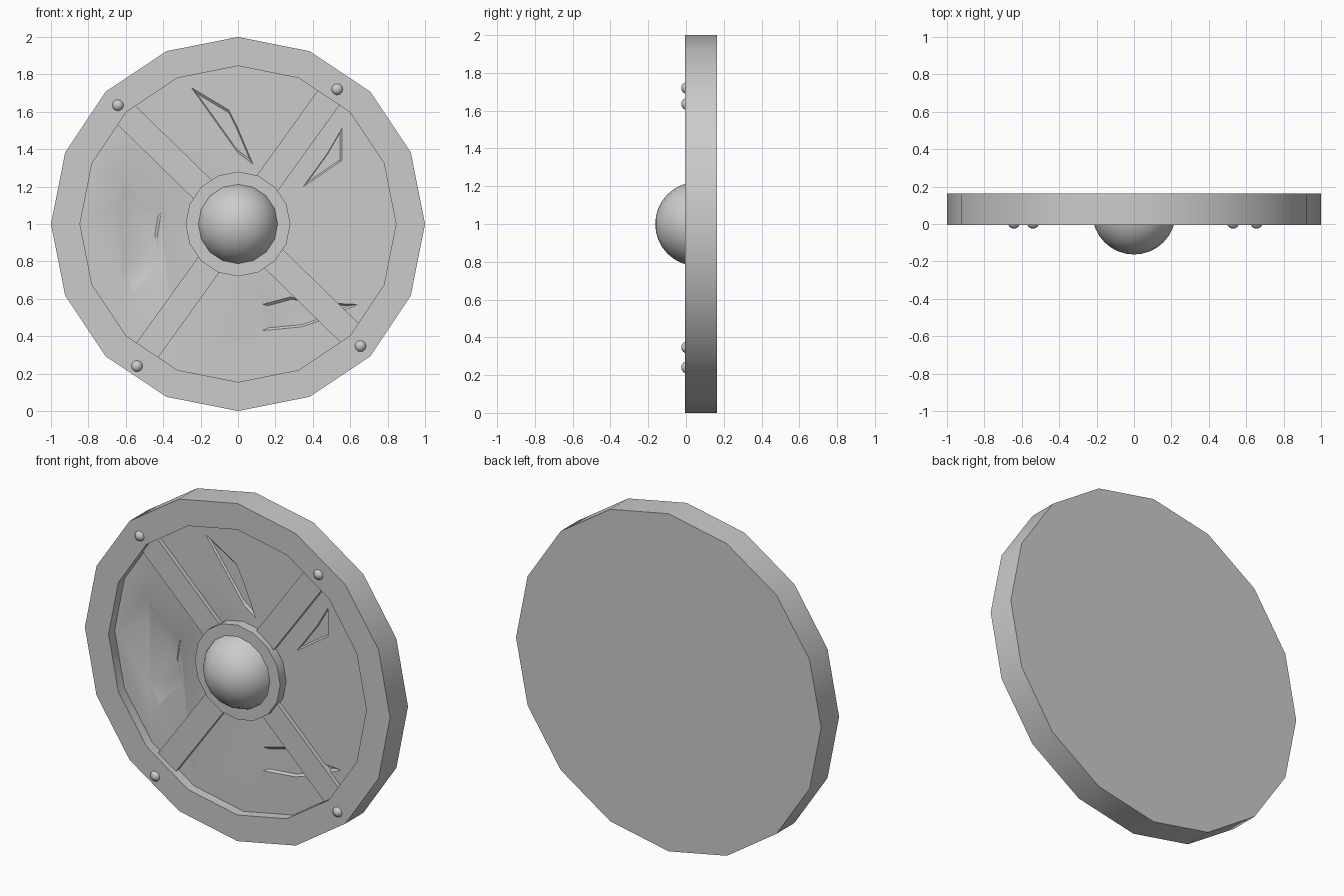
import bpy, bmesh
from math import pi, cos, sin, radians
from mathutils import Matrix, Vector

if "Cube" in bpy.data.objects:
    bpy.data.objects.remove(bpy.data.objects["Cube"])

CZ = 1.0          # height of the shield centre
FRONT_Y = -0.005  # front of the rim
BACK_Y = 0.163    # flat back
PANEL_Y = 0.052   # depth of the sunken face


def finish(name, bm):
    bmesh.ops.recalc_face_normals(bm, faces=bm.faces)
    me = bpy.data.meshes.new(name)
    bm.to_mesh(me)
    bm.free()
    ob = bpy.data.objects.new(name, me)
    bpy.context.collection.objects.link(ob)
    return ob


def smooth(ob):
    bpy.ops.object.select_all(action='DESELECT')
    ob.select_set(True)
    bpy.context.view_layer.objects.active = ob
    bpy.ops.object.shade_smooth_by_angle(angle=radians(30))


def skin(name, loops):
    """Bridge a list of closed point loops and cap both ends."""
    bm = bmesh.new()
    rings = [[bm.verts.new(p) for p in loop] for loop in loops]
    for a, b in zip(rings, rings[1:]):
        n = len(a)
        for i in range(n):
            j = (i + 1) % n
            bm.faces.new((a[i], a[j], b[j], b[i]))
    bm.faces.new(rings[0])
    bm.faces.new(rings[-1])
    return finish(name, bm)


def lathe(name, profile, n=16):
    """Turn (radius, y) points around the shield axis."""
    return skin(name, [[(r * cos(2 * pi * i / n), y, CZ + r * sin(2 * pi * i / n))
                        for i in range(n)] for r, y in profile])


def dome(name, x, y, z, r, seg, rings):
    """Front half of a sphere, facing -y."""
    bm = bmesh.new()
    bmesh.ops.create_uvsphere(bm, u_segments=seg, v_segments=rings, radius=r,
                              matrix=Matrix.Translation((x, y, z)) @ Matrix.Rotation(pi / 2, 4, 'X'))
    back = [v for v in bm.verts if v.co.y > y + 0.001]
    bmesh.ops.delete(bm, geom=back, context='VERTS')
    smooth(finish(name, bm))


# Wooden disc with raised rim and sunken face
body = lathe("shield_body", [(1, BACK_Y), (1, FRONT_Y), (0.845, FRONT_Y), (0.845, PANEL_Y)])

# Battle gouges: shallow hollows cut into the sunken face (x, z outlines)
gouges = [
    [(-0.25, 1.73), (-0.05, 1.61), (0.0, 1.51), (0.08, 1.32), (0.0, 1.38)],
    [(-0.63, 1.25), (-0.41, 1.06), (-0.43, 0.94), (-0.40, 0.82), (-0.56, 0.61),
     (-0.63, 0.72), (-0.65, 1.10)],
    [(0.555, 1.51), (0.555, 1.34), (0.35, 1.20), (0.48, 1.38)],
    [(0.13, 0.57), (0.28, 0.61), (0.42, 0.58), (0.64, 0.57), (0.43, 0.48),
     (0.34, 0.45), (0.13, 0.43)],
]
for outline in gouges:
    pts = [Vector((x, 0, z)) for x, z in outline]
    mid = sum(pts, Vector()) / len(pts)

    def level(scale, y):
        return [mid + (p - mid) * scale + Vector((0, y, 0)) for p in pts]

    cutter = skin("gouge_cutter", [level(1.1, PANEL_Y - 0.008), level(0.85, PANEL_Y + 0.012)])
    cutter.hide_render = True
    mod = body.modifiers.new("gouge", 'BOOLEAN')
    mod.operation = 'DIFFERENCE'
    mod.solver = 'EXACT'
    mod.object = cutter
    bpy.context.view_layer.objects.active = body
    bpy.ops.object.modifier_apply(modifier=mod.name)
    bpy.data.objects.remove(cutter, do_unlink=True)
smooth(body)

# Crossed straps, lower than the rim
for k, ang in enumerate((54.3, 135.7)):
    bm = bmesh.new()
    bmesh.ops.create_cube(bm, size=1, matrix=Matrix.Translation((0, 0.05, CZ))
                          @ Matrix.Rotation(-radians(ang), 4, 'Y')
                          @ Matrix.Diagonal((1.72, 0.046, 0.14, 1)))
    finish(f"strap_{k + 1}", bm)

# Centre ring and domed boss
smooth(lathe("boss_ring", [(0.28, 0.07), (0.28, FRONT_Y)]))
dome("boss", 0, 0.06, CZ, 0.223, 16, 16)

# Rivets on the rim at the strap ends
for k, (x, z) in enumerate([(-0.642, 1.635), (0.53, 1.72), (-0.54, 0.24), (0.655, 0.347)]):
    dome(f"rivet_{k + 1}", x, 0.008, z, 0.033, 12, 8)
